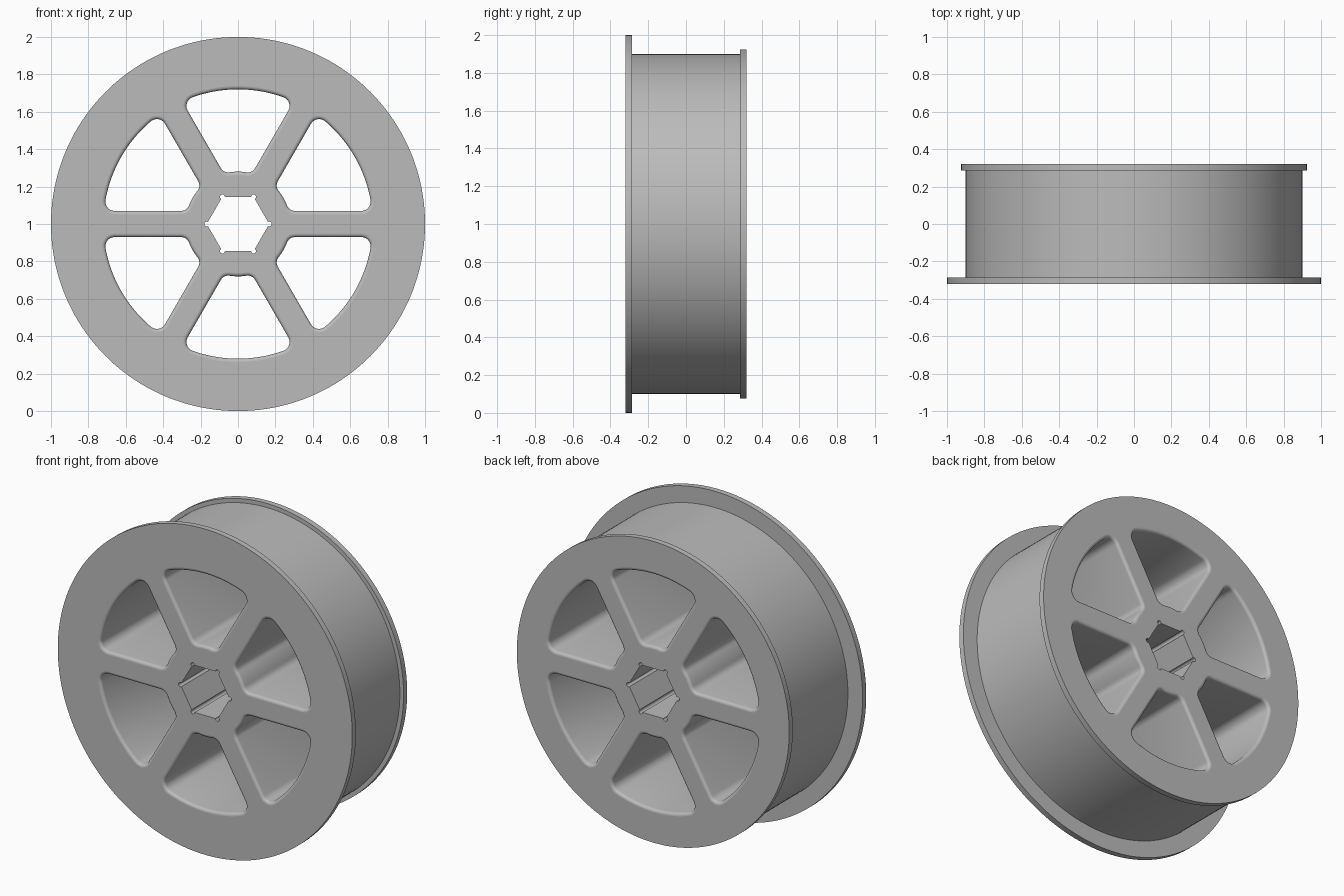
import bpy, bmesh
from math import sin, cos, asin, pi, radians
from mathutils import Vector, Matrix

if "Cube" in bpy.data.objects:
    bpy.data.objects.remove(bpy.data.objects["Cube"])

CENTER_Z = 1.0
HALF_WIDTH = 0.32     # half the wheel's depth along y
FLANGE = 0.035        # flange thickness
ROUND = 0.018         # rounding where the windows meet the faces

grey = bpy.data.materials.new("plain_grey")
grey.use_nodes = True
grey.diffuse_color = (0.5, 0.5, 0.5, 1)
grey.node_tree.nodes["Principled BSDF"].inputs["Base Color"].default_value = (0.5, 0.5, 0.5, 1)


def loft(name, rings):
    """Closed solid through a list of (outline, y) rings with equal point counts."""
    bm = bmesh.new()
    loops = [[bm.verts.new((x, y, z + CENTER_Z)) for x, z in outline] for outline, y in rings]
    for a, b in zip(loops, loops[1:]):
        for i in range(len(a)):
            j = (i + 1) % len(a)
            bm.faces.new((a[i], a[j], b[j], b[i]))
    bm.faces.new(loops[0])
    bm.faces.new(loops[-1])
    bmesh.ops.recalc_face_normals(bm, faces=bm.faces)
    mesh = bpy.data.meshes.new(name)
    bm.to_mesh(mesh)
    bm.free()
    mesh.materials.append(grey)
    obj = bpy.data.objects.new(name, mesh)
    bpy.context.collection.objects.link(obj)
    return obj


def arc(cx, cz, r, start, end, steps):
    return [(cx + r * cos(start + (end - start) * i / steps),
             cz + r * sin(start + (end - start) * i / steps)) for i in range(steps + 1)]


def circle(r):
    return arc(0, 0, r, 0, 2 * pi, 160)[:-1]


def window_outline(turn, grow):
    """Rounded sector between two spokes, enlarged by grow."""
    spoke, inner, outer = 0.07 - grow, 0.28 - grow, 0.72 + grow
    f_in, f_out = 0.045 + grow, 0.05 + grow
    a_in = asin((spoke + f_in) / (inner + f_in))
    a_out = asin((spoke + f_out) / (outer - f_out))
    c_in, c_out = inner + f_in, outer - f_out
    half = arc(0, 0, inner, pi / 6, a_in, 6)[:-1]
    half += arc(c_in * cos(a_in), c_in * sin(a_in), f_in, a_in + pi, 1.5 * pi, 6)
    half += arc(c_out * cos(a_out), c_out * sin(a_out), f_out, -pi / 2, a_out, 10)
    half += arc(0, 0, outer, a_out, pi / 6, 12)[1:]
    # reflect across the middle of the sector
    c, s = cos(pi / 3), sin(pi / 3)
    other = [(x * c + z * s, x * s - z * c) for x, z in reversed(half[1:-1])]
    m = Matrix.Rotation(turn, 2)
    return [tuple(m @ Vector(p)) for p in half + other]


def cut(body, cutter):
    cutter.hide_render = True
    mod = body.modifiers.new("cut", 'BOOLEAN')
    mod.operation = 'DIFFERENCE'
    mod.solver = 'EXACT'
    mod.object = cutter
    bpy.context.view_layer.objects.active = body
    bpy.ops.object.modifier_apply(modifier=mod.name)
    bpy.data.objects.remove(cutter)


# Drum with a wide front flange and a narrower back flange
inside = HALF_WIDTH - FLANGE
wheel = loft("flanged_wheel", [
    (circle(1.0), -HALF_WIDTH), (circle(1.0), -inside),
    (circle(0.9), -inside), (circle(0.9), inside),
    (circle(0.925), inside), (circle(0.925), HALF_WIDTH)])

# Six windows with rounded rims, leaving the spokes and hub
levels = [(ROUND * (1 - sin(t)), HALF_WIDTH - ROUND * (1 - cos(t)))
          for t in (radians(a) for a in range(0, 91, 18))]
profile = [(ROUND, HALF_WIDTH + 0.05)] + levels
profile = [(g, -y) for g, y in profile] + [(g, y) for g, y in reversed(profile)]
for k in range(6):
    cut(wheel, loft("window_cutter", [(window_outline(k * pi / 3, g), y) for g, y in profile]))

# Hexagonal bore with small round reliefs in its corners
bore = []
for k in range(6):
    a = k * pi / 3
    bore += arc(0.167 * cos(a), 0.167 * sin(a), 0.013, a - 2 * pi / 3, a + 2 * pi / 3, 10)
cut(wheel, loft("bore_cutter", [(bore, -0.4), (bore, 0.4)]))

# Smooth curved walls, flat end faces
bpy.ops.object.select_all(action='DESELECT')
wheel.select_set(True)
bpy.context.view_layer.objects.active = wheel
bpy.ops.object.shade_smooth_by_angle(angle=radians(30))
for face in wheel.data.polygons:
    if abs(face.normal.y) > 0.999:
        face.use_smooth = False
